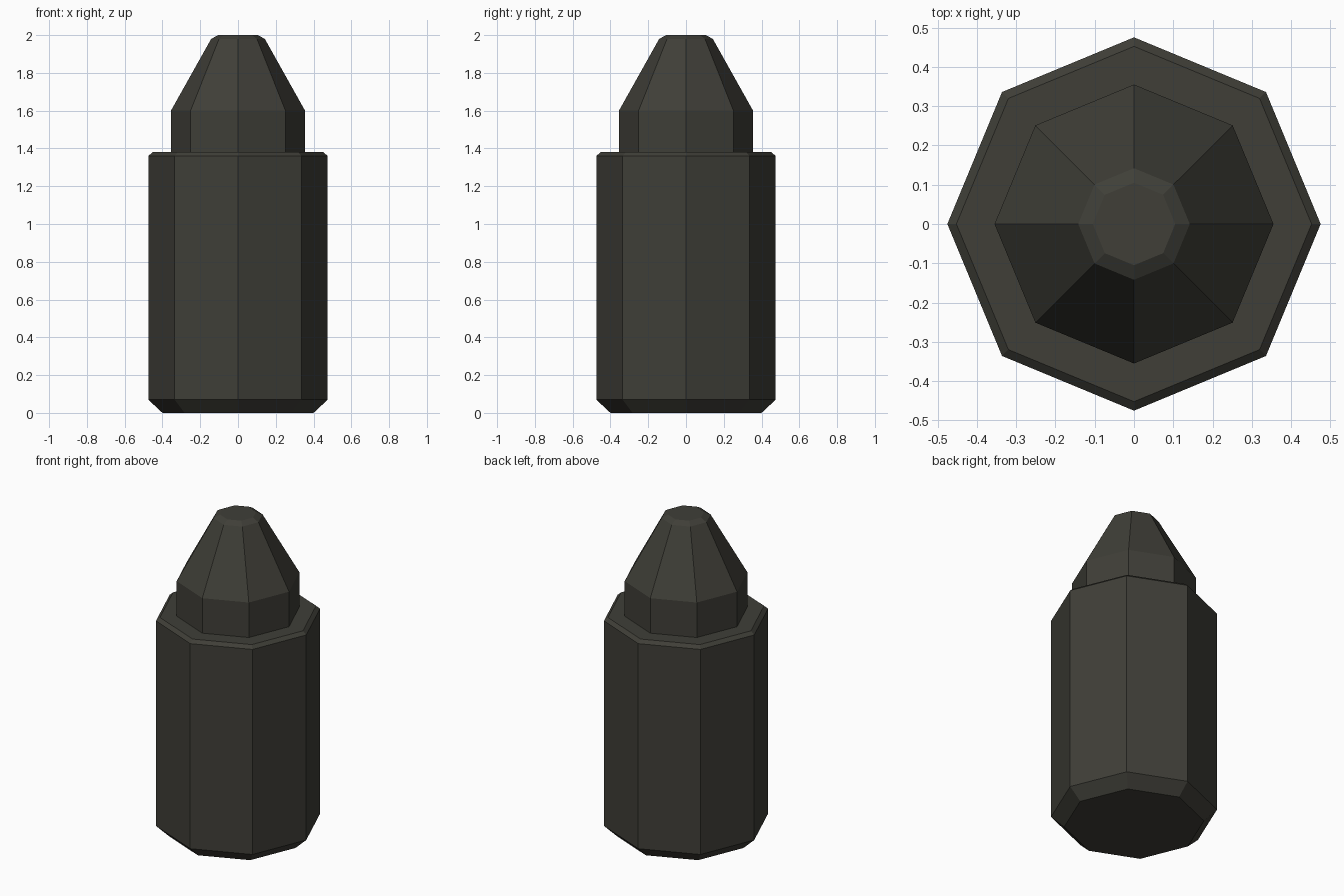
import bpy, bmesh, math

if "Cube" in bpy.data.objects:
    bpy.data.objects.remove(bpy.data.objects["Cube"])

SIDES = 8

# Single dark olive-grey colour
dark = bpy.data.materials.new("dark olive grey")
dark.diffuse_color = (0.05, 0.049, 0.039, 1)
dark.use_nodes = True
dark.node_tree.nodes["Principled BSDF"].inputs["Base Color"].default_value = dark.diffuse_color


def lathe(name, profile):
    """Turn (radius, height) points into a closed, flat-faced solid."""
    bm = bmesh.new()
    rings = []
    for r, z in profile:
        rings.append([bm.verts.new((r * math.cos(2 * math.pi * i / SIDES),
                                    r * math.sin(2 * math.pi * i / SIDES), z))
                      for i in range(SIDES)])
    for a, b in zip(rings, rings[1:]):
        for i in range(SIDES):
            j = (i + 1) % SIDES
            bm.faces.new((a[i], a[j], b[j], b[i]))
    bm.faces.new(rings[0][::-1])
    bm.faces.new(rings[-1])
    mesh = bpy.data.meshes.new(name)
    bm.to_mesh(mesh)
    bm.free()
    mesh.materials.append(dark)
    obj = bpy.data.objects.new(name, mesh)
    bpy.context.collection.objects.link(obj)
    return obj


# Whole outline: chamfered body, shoulder, neck, tapered tip
lathe("bottle", [
    (0.40, 0.0), (0.475, 0.07), (0.475, 1.36), (0.452, 1.38),
    (0.355, 1.38), (0.355, 1.60), (0.142, 1.98), (0.105, 2.0),
])
